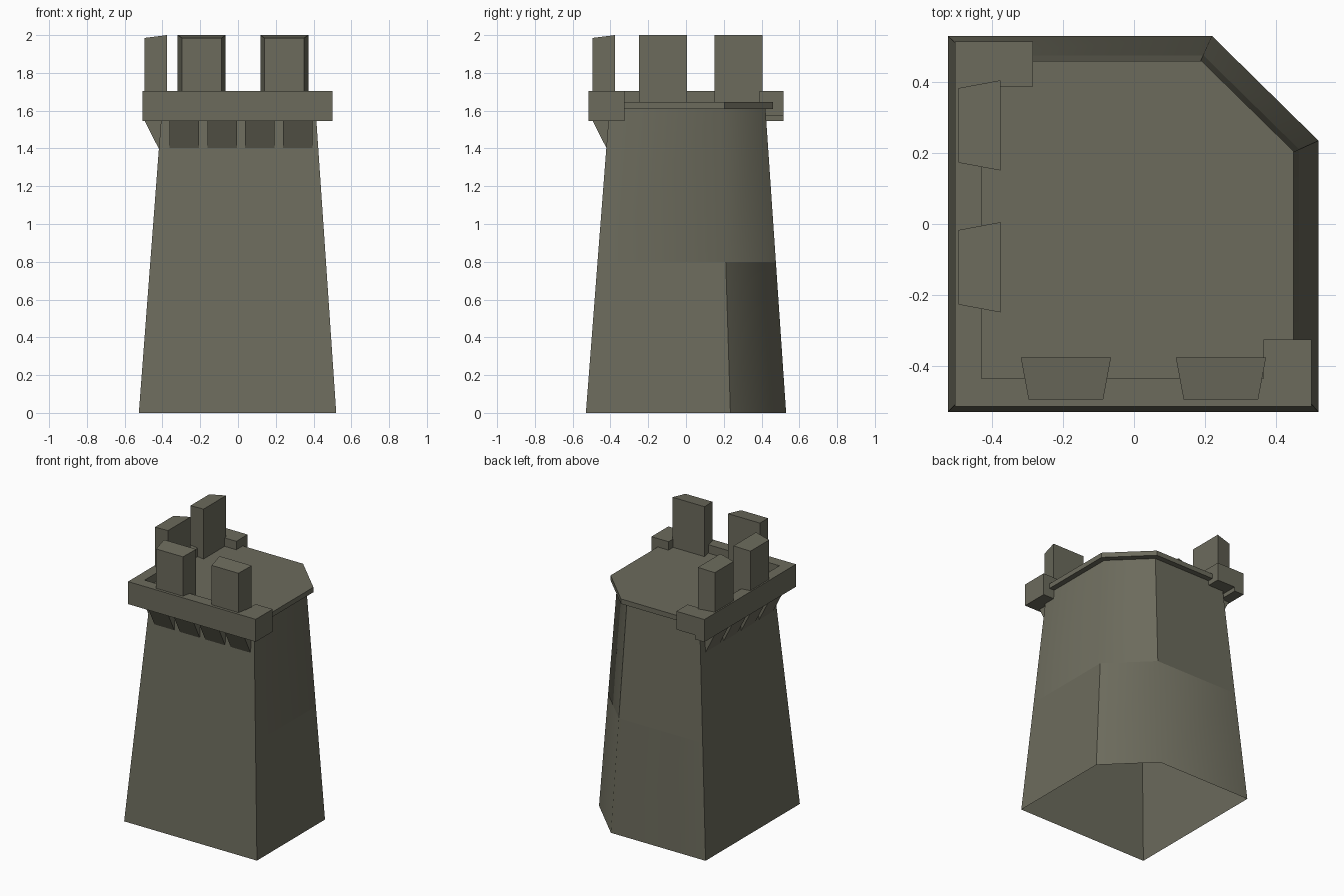
import bpy, bmesh

if "Cube" in bpy.data.objects:
    bpy.data.objects.remove(bpy.data.objects["Cube"])

stone = bpy.data.materials.new("weathered_stone")
stone.diffuse_color = (0.15, 0.147, 0.108, 1)
stone.use_nodes = True
stone.node_tree.nodes["Principled BSDF"].inputs["Base Color"].default_value = stone.diffuse_color


def finish(name, bm):
    me = bpy.data.meshes.new(name)
    bm.to_mesh(me)
    bm.free()
    me.materials.append(stone)
    ob = bpy.data.objects.new(name, me)
    bpy.context.collection.objects.link(ob)
    return ob


def loft(name, rings, caps=True):
    """Join rings of equal point count; cap both ends if wanted."""
    bm = bmesh.new()
    vs = [[bm.verts.new(p) for p in r] for r in rings]
    n = len(rings[0])
    for a, b in zip(vs, vs[1:]):
        for i in range(n):
            j = (i + 1) % n
            bm.faces.new((a[i], a[j], b[j], b[i]))
    if caps:
        bm.faces.new(vs[0][::-1])
        bm.faces.new(vs[-1])
    bmesh.ops.recalc_face_normals(bm, faces=bm.faces)
    return finish(name, bm)


def prism(name, outline, z0, z1):
    return loft(name, [[(x, y, z) for x, y in outline] for z in (z0, z1)])


def box(name, x0, x1, y0, y1, z0, z1):
    return prism(name, [(x0, y0), (x1, y0), (x1, y1), (x0, y1)], z0, z1)


# Tapered tower body, open underneath, one corner cut off
base = [(-.525, -.53), (.52, -.53), (.52, .235), (.22, .53), (-.525, .53)]
top = [(-.402, -.405), (.41, -.405), (.41, .185), (.17, .42), (-.402, .42)]
H = 1.62
rings = []
for z in (0, 0.8, H):
    t = z / H
    rings.append([(a + (c - a) * t, b + (d - b) * t, z)
                  for (a, b), (c, d) in zip(base, top)])
body = loft("tower_body", rings, caps=False)

# Cut corner is blended to the back below and to the right side above
bm = bmesh.new()
bm.from_mesh(body.data)
bm.verts.ensure_lookup_table()
soft = [{3, 8}, {7, 12}]
for f in bm.faces:
    f.smooth = True
for e in bm.edges:
    e.smooth = {v.index for v in e.verts} in soft
bm.to_mesh(body.data)
bm.free()

# Roof floor slab
prism("roof_floor", [(-.44, -.445), (.45, -.445), (.45, .205), (.19, .46), (-.44, .46)],
      1.61, 1.645)

# L-shaped parapet along front and left, with short returns at its ends
prism("parapet", [(-.505, -.515), (.5, -.515), (.5, -.325), (.365, -.325), (.365, -.435),
                  (-.43, -.435), (-.43, .39), (-.43, .515), (-.505, .515)], 1.545, 1.705)
box("parapet_return", -.44, -.285, .388, .515, 1.575, 1.705)


# Merlons: narrower on the outside, top sloping outwards
def place(side, u, out, z):
    return (u, -out, z) if side == "front" else (-out, u, z)


for side, centres in (("front", (-.192, .245)), ("left", (.278, -.122))):
    for k, c in enumerate(centres):
        plan = [(c - .127, .377, 2.0), (c + .127, .377, 2.0),
                (c + .105, .495, 1.985), (c - .105, .495, 1.985)]
        loft(f"{side}_merlon_{k + 1}",
             [[place(side, u, o, 1.64) for u, o, z in plan],
              [place(side, u, o, z) for u, o, z in plan]])

    # Triangular corbels under the parapet
    for k in range(4):
        c = -.292 + .2 * k + (.008 if side == "front" else -.008)
        prof = [(.415, 1.39), (.495, 1.547), (.39, 1.547), (.39, 1.39)]
        loft(f"{side}_corbel_{k + 1}",
             [[place(side, c + d, o, z) for o, z in prof] for d in (-.078, .078)])
